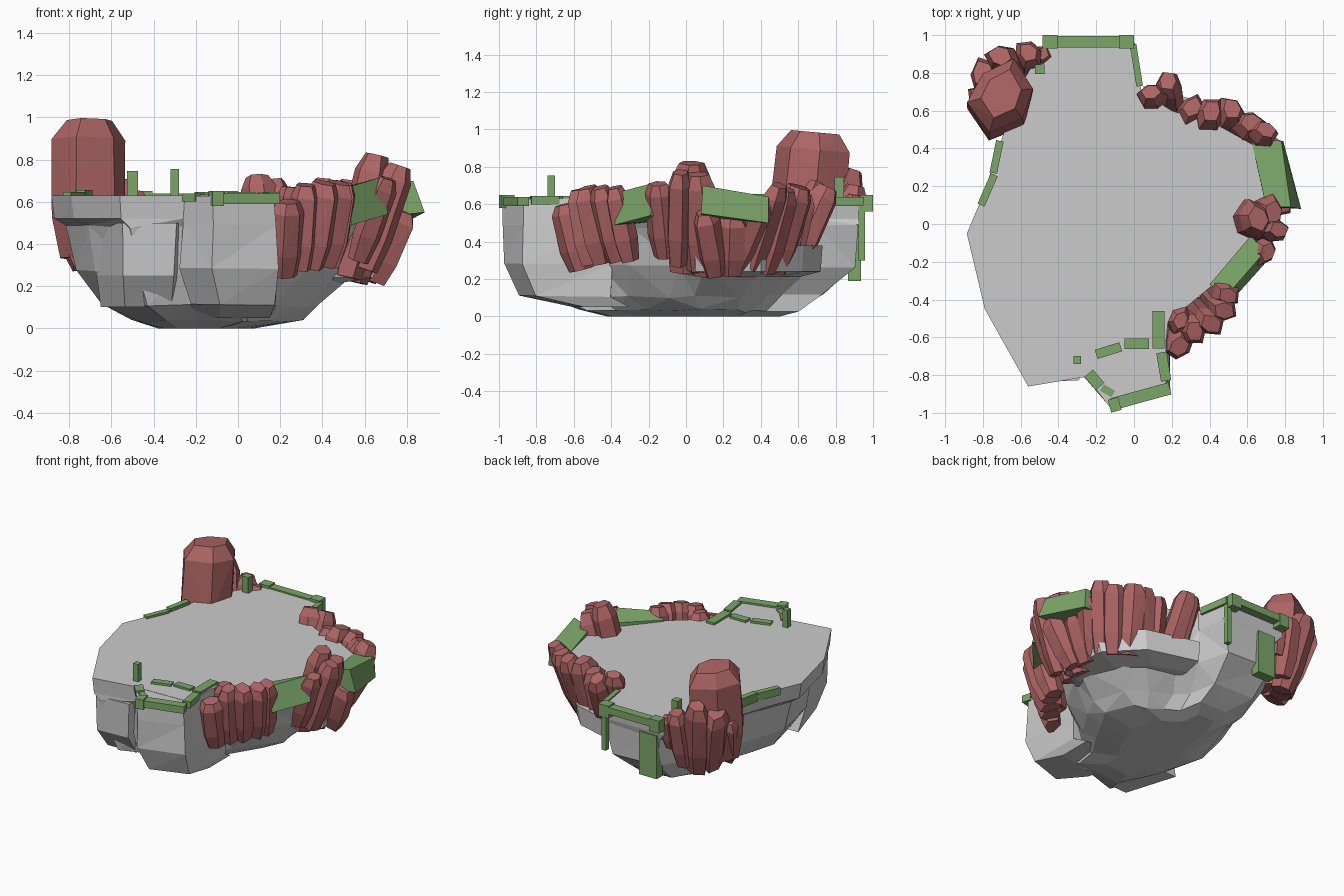
import bpy, bmesh, math, random
from mathutils import Vector, Matrix

random.seed(4)


def material(name, color):
    m = bpy.data.materials.new(name)
    m.diffuse_color = color
    return m


RED = material("red_rock", (0.42, 0.13, 0.13, 1))
GREEN = material("green_trim", (0.2, 0.38, 0.14, 1))


def finish(name, bm, mat=None):
    bmesh.ops.recalc_face_normals(bm, faces=bm.faces)
    me = bpy.data.meshes.new(name)
    bm.to_mesh(me)
    bm.free()
    ob = bpy.data.objects.new(name, me)
    bpy.context.collection.objects.link(ob)
    if mat:
        me.materials.append(mat)
    return ob


def loft(name, outline, rings, jitter=0.0):
    """Stack an outline, refitted to each ring's (z, xmin, xmax, ymin, ymax)."""
    xs, ys = [p[0] for p in outline], [p[1] for p in outline]
    bx, by = min(xs), min(ys)
    w, d = max(xs) - bx, max(ys) - by
    bm = bmesh.new()
    prev = None
    for i, (z, x0, x1, y0, y1) in enumerate(rings):
        j = jitter if 1 < i < len(rings) - 1 else 0
        ring = [bm.verts.new((x0 + (x - bx) / w * (x1 - x0) + random.uniform(-j, j),
                              y0 + (y - by) / d * (y1 - y0) + random.uniform(-j, j),
                              z + random.uniform(-j, j) * 0.6)) for x, y in outline]
        if prev:
            for k in range(len(ring)):
                n = (k + 1) % len(ring)
                f = bm.faces.new((prev[k], prev[n], ring[n], ring[k]))
                if j:
                    bmesh.ops.triangulate(bm, faces=[f])
        else:
            bm.faces.new(ring)
        prev = ring
    bm.faces.new(prev)
    return finish(name, bm)


def rocks(name, specs, sides=6):
    """Cluster of faceted columns: (base, top, radius)."""
    bm = bmesh.new()
    for base, top, r in specs:
        a, b = Vector(base), Vector(top)
        rot = (b - a).to_track_quat('Z', 'Y').to_matrix()
        turn = random.uniform(0, 6.28)
        verts = []
        for t, s in ((0, 0.75), (0.3, 1.0), (0.86, 0.97), (1, 0.62)):
            for k in range(sides):
                ang = turn + math.tau * k / sides
                rr = r * s * (1 + 0.16 * math.sin(k * 2.3 + turn) + random.uniform(-0.04, 0.04))
                p = Vector((math.cos(ang) * rr, math.sin(ang) * rr, 0))
                verts.append(bm.verts.new(a.lerp(b, t) + rot @ p))
        res = bmesh.ops.convex_hull(bm, input=verts)
        loose = [g for g in res["geom_interior"] if isinstance(g, bmesh.types.BMVert)]
        bmesh.ops.delete(bm, geom=loose, context='VERTS')
    return finish(name, bm, RED)


def beams(name, specs):
    """Boxes laid along a ground line: (x0, y0, x1, y1, width, z0, z1)."""
    bm = bmesh.new()
    for x0, y0, x1, y1, w, z0, z1 in specs:
        length = math.hypot(x1 - x0, y1 - y0)
        m = (Matrix.Translation(((x0 + x1) / 2, (y0 + y1) / 2, (z0 + z1) / 2))
             @ Matrix.Rotation(math.atan2(y1 - y0, x1 - x0), 4, 'Z')
             @ Matrix.Diagonal((length, w, z1 - z0, 1)))
        bmesh.ops.create_cube(bm, size=1, matrix=m)
    return finish(name, bm, GREEN)


def slab(name, near, far):
    """Bent bank: cross-sections of four corners at each end."""
    bm = bmesh.new()
    a = [bm.verts.new(p) for p in near]
    b = [bm.verts.new(p) for p in far]
    bm.faces.new(a)
    bm.faces.new(b)
    for k in range(4):
        bm.faces.new((a[k], a[(k + 1) % 4], b[(k + 1) % 4], b[k]))
    return finish(name, bm, GREEN)


# Island body with flat top and tapering underside
outline = [(-0.48, 0.94), (0, 0.94), (0.04, 0.7), (0.2, 0.6), (0.45, 0.52), (0.63, 0.42),
           (0.73, 0.12), (0.62, -0.06), (0.42, -0.32), (0.18, -0.52), (0.15, -0.8),
           (-0.26, -0.81), (-0.56, -0.86), (-0.79, -0.45), (-0.885, -0.05),
           (-0.8, 0.15), (-0.7, 0.45), (-0.62, 0.7)]
loft("island_body", outline, [
    (0.63, -0.885, 0.73, -0.86, 0.94),
    (0.52, -0.87, 0.70, -0.85, 0.93),
    (0.48, -0.81, 0.68, -0.83, 0.93),
    (0.27, -0.75, 0.56, -0.80, 0.89),
    (0.11, -0.64, 0.38, -0.76, 0.73),
    (0.03, -0.50, 0.30, -0.58, 0.60),
    (0.0, -0.38, 0.08, -0.42, 0.50)], 0.018)

# Front outcrop, carrying the front landing
loft("front_outcrop", [(-0.26, -0.8), (-0.12, -0.98), (0.17, -0.87), (0.17, -0.4), (-0.26, -0.4)], [
    (0.628, -0.26, 0.17, -0.98, -0.4),
    (0.49, -0.26, 0.18, -0.98, -0.4),
    (0.28, -0.27, 0.19, -0.975, -0.4),
    (0.11, -0.22, 0.17, -0.90, -0.4),
    (0.05, -0.2, 0.15, -0.60, -0.3)], 0.01)
loft("front_left_buttress", [(-0.53, -0.84), (-0.3, -0.83), (-0.2, -0.5), (-0.65, -0.5)], [
    (0.5, -0.68, -0.18, -0.84, -0.4),
    (0.25, -0.67, -0.2, -0.83, -0.4),
    (0.1, -0.65, -0.22, -0.72, -0.35)], 0.01)

# Ledge below the right-hand rocks
loft("right_ledge", [(0.1, 0.72), (0.45, 0.62), (0.66, 0.4), (0.68, 0.05), (0.4, -0.1), (0.1, 0.1)], [
    (0.38, 0.05, 0.68, -0.1, 0.73),
    (0.24, 0.05, 0.64, -0.1, 0.72),
    (0.21, 0.05, 0.45, -0.08, 0.60)])

# Tall pillar and rocks at the back left corner
rocks("tall_pillar", [((-0.70, 0.63, 0.33), (-0.70, 0.69, 0.985), 0.185)])
rocks("back_left_rocks", [
    ((-0.68, 0.68, 0.27), (-0.80, 0.80, 0.72), 0.10),
    ((-0.62, 0.76, 0.25), (-0.71, 0.89, 0.78), 0.09),
    ((-0.56, 0.82, 0.30), (-0.56, 0.91, 0.70), 0.08),
    ((-0.72, 0.56, 0.30), (-0.81, 0.68, 0.64), 0.09),
    ((-0.50, 0.86, 0.42), (-0.49, 0.90, 0.65), 0.06)])

# Rocks along the back right rim, leaning outward
rocks("back_right_rocks", [
    ((0.13, 0.58, 0.33), (0.09, 0.70, 0.72), 0.075),
    ((0.20, 0.58, 0.30), (0.18, 0.76, 0.69), 0.08),
    ((0.28, 0.53, 0.27), (0.31, 0.62, 0.66), 0.08),
    ((0.36, 0.50, 0.25), (0.41, 0.60, 0.70), 0.085),
    ((0.45, 0.47, 0.24), (0.52, 0.61, 0.69), 0.085),
    ((0.52, 0.42, 0.24), (0.62, 0.54, 0.68), 0.085),
    ((0.57, 0.36, 0.26), (0.70, 0.50, 0.70), 0.08),
    ((0.60, 0.28, 0.27), (0.75, 0.42, 0.60), 0.07)])

# Rocks at the right end
rocks("right_rocks", [
    ((0.52, 0.00, 0.24), (0.66, 0.03, 0.82), 0.10),
    ((0.58, 0.07, 0.25), (0.74, 0.06, 0.76), 0.09),
    ((0.60, -0.04, 0.28), (0.77, -0.03, 0.77), 0.075),
    ((0.57, -0.11, 0.32), (0.71, -0.15, 0.71), 0.075),
    ((0.64, 0.16, 0.23), (0.78, 0.10, 0.56), 0.085),
    ((0.60, 0.23, 0.23), (0.72, 0.24, 0.54), 0.09),
    ((0.55, 0.12, 0.22), (0.62, 0.13, 0.50), 0.09)])

# Rocks at the front right
rocks("front_right_rocks", [
    ((0.22, -0.56, 0.25), (0.24, -0.65, 0.60), 0.085),
    ((0.29, -0.50, 0.28), (0.32, -0.57, 0.68), 0.08),
    ((0.34, -0.44, 0.29), (0.41, -0.53, 0.69), 0.085),
    ((0.40, -0.37, 0.30), (0.48, -0.46, 0.69), 0.08),
    ((0.43, -0.30, 0.30), (0.50, -0.38, 0.69), 0.075),
    ((0.22, -0.50, 0.35), (0.25, -0.51, 0.67), 0.07)])

# Green banks between the rock clusters
slab("right_bank",
     [(0.62, 0.45, 0.63), (0.78, 0.44, 0.64), (0.79, 0.44, 0.50), (0.62, 0.44, 0.50)],
     [(0.70, 0.09, 0.66), (0.83, 0.09, 0.70), (0.885, 0.08, 0.55), (0.70, 0.09, 0.53)])
slab("front_right_bank",
     [(0.40, -0.32, 0.64), (0.49, -0.38, 0.66), (0.54, -0.38, 0.49), (0.40, -0.32, 0.49)],
     [(0.62, -0.06, 0.66), (0.69, -0.15, 0.72), (0.71, -0.19, 0.54), (0.62, -0.06, 0.52)])

# Front landing rim and low kerbs
beams("front_rim", [
    (-0.12, -0.955, 0.19, -0.87, 0.065, 0.59, 0.64),
    (-0.13, -0.965, -0.075, -0.95, 0.07, 0.58, 0.65),
    (0.145, -0.68, 0.17, -0.83, 0.055, 0.60, 0.645),
    (0.13, -0.46, 0.13, -0.66, 0.065, 0.60, 0.645),
    (-0.24, -0.79, -0.18, -0.86, 0.06, 0.60, 0.64),
    (-0.17, -0.865, -0.11, -0.90, 0.04, 0.60, 0.635),
    (-0.20, -0.69, -0.07, -0.65, 0.05, 0.60, 0.645),
    (-0.05, -0.635, 0.08, -0.635, 0.055, 0.60, 0.645)])

# Back landing rim, hanging post and support
beams("back_rim", [
    (-0.46, 0.965, -0.02, 0.965, 0.06, 0.59, 0.64),
    (-0.485, 0.965, -0.405, 0.965, 0.07, 0.56, 0.65),
    (-0.08, 0.965, 0.0, 0.965, 0.07, 0.56, 0.65),
    (-0.005, 0.95, 0.03, 0.73, 0.035, 0.59, 0.64),
    (-0.03, 0.94, 0.005, 0.94, 0.035, 0.30, 0.60),
    (-0.42, 0.90, -0.28, 0.90, 0.07, 0.19, 0.50)])

# Left kerb
beams("left_kerb", [(-0.71, 0.44, -0.745, 0.27, 0.04, 0.59, 0.655),
                    (-0.74, 0.26, -0.81, 0.10, 0.04, 0.59, 0.645)])

# Standing posts
beams("posts", [(-0.32, -0.72, -0.28, -0.72, 0.04, 0.62, 0.755),
                (-0.525, 0.82, -0.475, 0.82, 0.05, 0.62, 0.745)])
